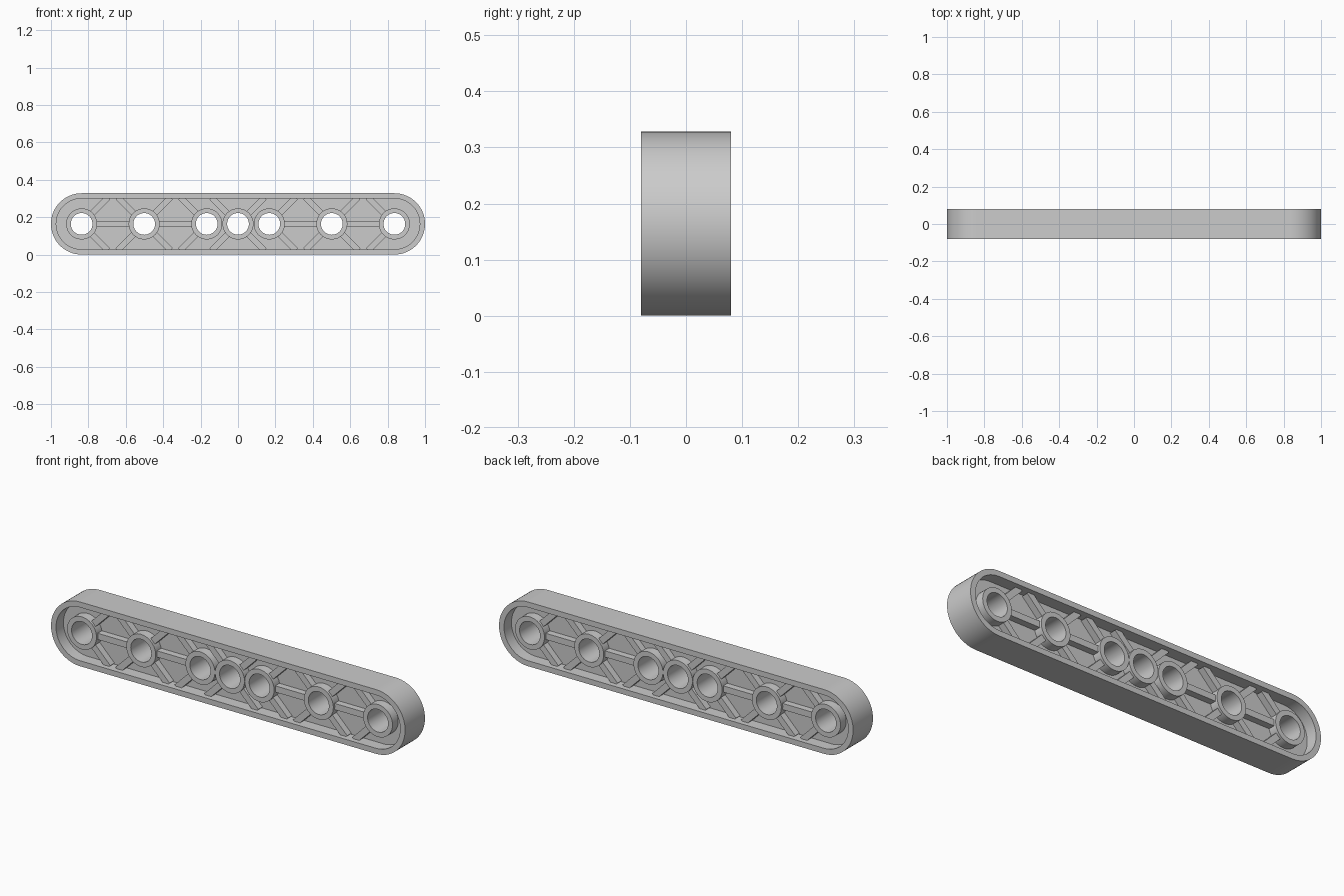
import bpy, math

if "Cube" in bpy.data.objects:
    bpy.data.objects.remove(bpy.data.objects["Cube"])

R, PITCH, HALF = 0.164, 0.1672, 0.08      # end radius, hole pitch, half thickness
END = 5 * PITCH
HOLES = [k * PITCH for k in (-5, -3, -1, 0, 1, 3, 5)]
HOLE_R, BOSS_R, WALL = 0.058, 0.083, 0.028
RIB_W, RIB_H = 0.032, 0.054


def circle(cx, r, n=48):
    return [(cx + r * math.cos(2 * math.pi * i / n), r * math.sin(2 * math.pi * i / n))
            for i in range(n)]


def stadium(r, n=32):
    pts = []
    for cx, start in ((END, -math.pi / 2), (-END, math.pi / 2)):
        pts += [(cx + r * math.cos(start + math.pi * i / n),
                 r * math.sin(start + math.pi * i / n)) for i in range(n + 1)]
    return pts


def extrude(name, loops, half):
    """Extrude closed loops (outer first, then holes) along y, both ways."""
    cu = bpy.data.curves.new(name, 'CURVE')
    cu.dimensions = '2D'
    cu.fill_mode = 'BOTH'
    cu.extrude = half
    for loop in loops:
        sp = cu.splines.new('POLY')
        sp.points.add(len(loop) - 1)
        for p, (x, y) in zip(sp.points, loop):
            p.co = (x, y, 0, 1)
        sp.use_cyclic_u = True
    ob = bpy.data.objects.new(name, cu)
    bpy.context.collection.objects.link(ob)
    ob.location.z = R
    ob.rotation_euler.x = math.pi / 2
    bpy.ops.object.select_all(action='DESELECT')
    ob.select_set(True)
    bpy.context.view_layer.objects.active = ob
    bpy.ops.object.convert(target='MESH')
    ob = bpy.context.view_layer.objects.active
    bpy.ops.object.mode_set(mode='EDIT')
    bpy.ops.mesh.select_all(action='SELECT')
    bpy.ops.mesh.remove_doubles(threshold=0.00005)
    bpy.ops.mesh.normals_make_consistent(inside=False)
    bpy.ops.object.mode_set(mode='OBJECT')
    bpy.ops.object.shade_smooth_by_angle(angle=math.radians(30))
    return ob


def rib(name, x, angle, start, end):
    """Straight rib leaving hole x at an angle, from start to end distance."""
    c, s = math.cos(angle), math.sin(angle)
    w = RIB_W / 2
    pts = [(x + t * c - o * s, t * s + o * c)
           for t, o in ((start, -w), (end, -w), (end, w), (start, w))]
    extrude(name, [pts], RIB_H)


# Outer rim and the thin web closing its middle
extrude("rim", [stadium(R), stadium(R - WALL)], HALF)
extrude("web", [stadium(R - WALL / 2)] + [circle(x, HOLE_R + 0.01) for x in HOLES], 0.02)

# Tubular bosses around the holes
for x in HOLES:
    extrude("boss", [circle(x, BOSS_R), circle(x, HOLE_R)], HALF - 0.014)

# Horizontal ribs between the widely spaced bosses
for k in (-5, -3, 1, 3):
    rib("straight_rib", k * PITCH, 0, BOSS_R - 0.008, 2 * PITCH - BOSS_R + 0.008)

# Diagonal ribs from the bosses to the rim
for k, sides in ((-5, (1,)), (-3, (1, -1)), (-1, (-1,)), (0, (1, -1)),
                 (1, (1,)), (3, (1, -1)), (5, (-1,))):
    for side in sides:
        for up in (1, -1):
            rib("diagonal_rib", k * PITCH, math.atan2(up, side), BOSS_R - 0.008, 0.2)
